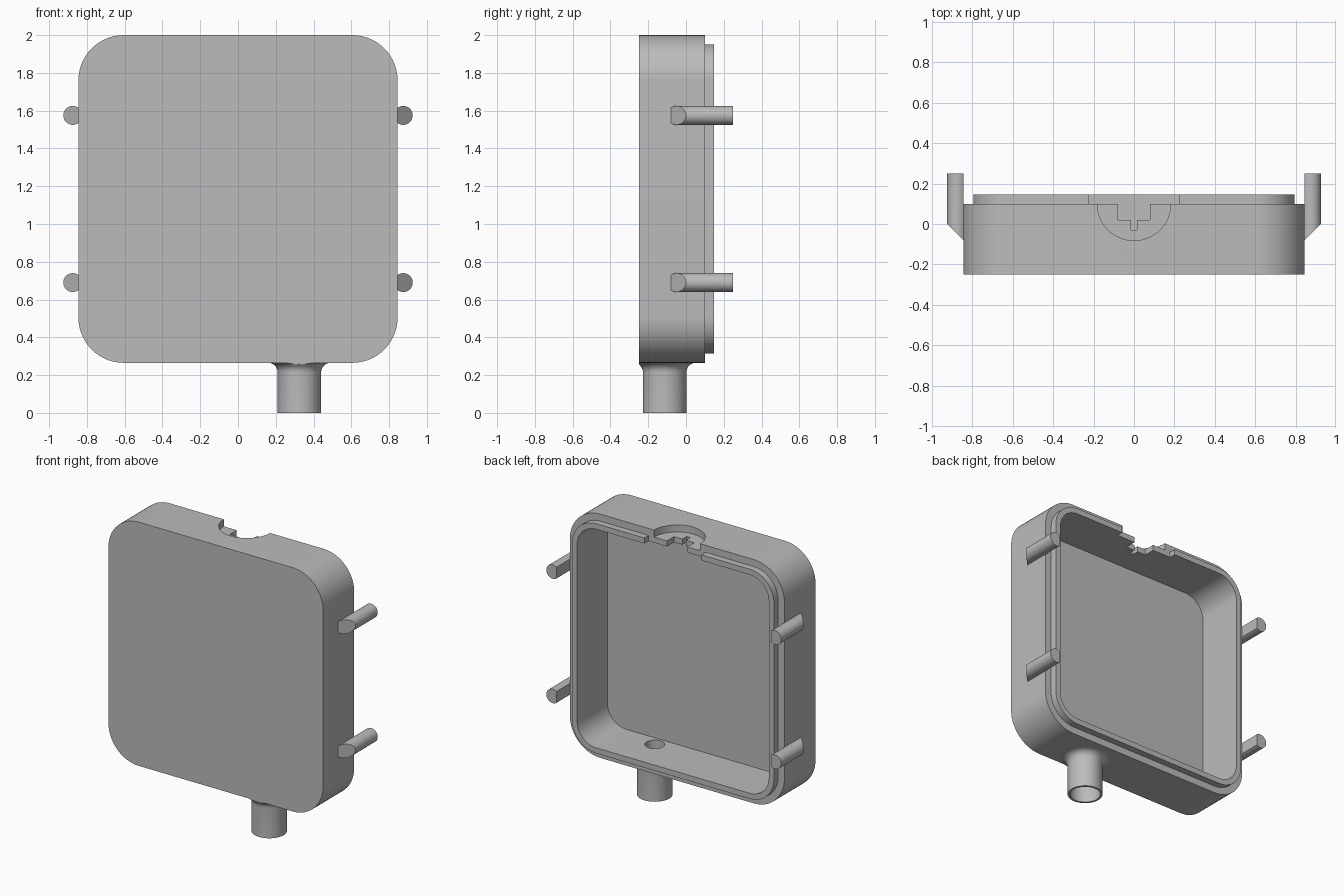
import bpy, bmesh
from math import sin, cos, pi, acos, radians

cube = bpy.data.objects.get("Cube")
if cube:
    bpy.data.objects.remove(cube, do_unlink=True)

grey = bpy.data.materials.new("plain grey")
grey.use_nodes = True
COLOUR = (0.5, 0.5, 0.5, 1)
grey.diffuse_color = COLOUR
grey.node_tree.nodes["Principled BSDF"].inputs["Base Color"].default_value = COLOUR

HALF_W, HALF_H, MID_Z = 0.845, 0.8675, 1.1325
FRONT, BACK = -0.25, 0.1


def finish(name, bm):
    bmesh.ops.recalc_face_normals(bm, faces=bm.faces)
    mesh = bpy.data.meshes.new(name)
    bm.to_mesh(mesh)
    bm.free()
    mesh.materials.append(grey)
    obj = bpy.data.objects.new(name, mesh)
    bpy.context.collection.objects.link(obj)
    return obj


def smooth(obj):
    bpy.ops.object.select_all(action='DESELECT')
    obj.select_set(True)
    bpy.context.view_layer.objects.active = obj
    bpy.ops.object.shade_smooth_by_angle(angle=radians(30))


def loft(bm, rings, closed=False):
    """Bridge rings of points with quads; cap both ends unless closed."""
    loops = [[bm.verts.new(p) for p in ring] for ring in rings]
    pairs = list(zip(loops, loops[1:]))
    if closed:
        pairs.append((loops[-1], loops[0]))
    else:
        bm.faces.new(loops[0])
        bm.faces.new(loops[-1])
    n = len(loops[0])
    for a, b in pairs:
        for i in range(n):
            j = (i + 1) % n
            bm.faces.new((a[i], a[j], b[j], b[i]))


def rounded_ring(inset, y, radius=0.24, steps=14):
    """Rounded rectangle standing in the xz plane."""
    r = radius - inset
    cx, cz = HALF_W - radius, HALF_H - radius
    points = []
    for k, (sx, sz) in enumerate([(1, 1), (-1, 1), (-1, -1), (1, -1)]):
        for i in range(steps + 1):
            a = (k + i / steps) * pi / 2
            points.append((sx * cx + r * cos(a), y, MID_Z + sz * cz + r * sin(a)))
    return points


def disc_ring(x, y, z, r, n=48):
    return [(x + r * cos(2 * pi * i / n), y + r * sin(2 * pi * i / n), z) for i in range(n)]


def box_rings(x, y0, y1, z0, z1):
    return [[(-x, y0, z), (x, y0, z), (x, y1, z), (-x, y1, z)] for z in (z0, z1)]


def cut(target, rings):
    bm = bmesh.new()
    loft(bm, rings)
    cutter = finish("cutter", bm)
    cutter.hide_render = True
    mod = target.modifiers.new("cut", 'BOOLEAN')
    mod.operation = 'DIFFERENCE'
    mod.solver = 'EXACT'
    mod.object = cutter
    bpy.context.view_layer.objects.active = target
    bpy.ops.object.modifier_apply(modifier=mod.name)
    bpy.data.objects.remove(cutter, do_unlink=True)


# Open shell with a stepped lip around the back
INNER, LIP, LIP_BACK, FLOOR = 0.09, 0.05, 0.147, -0.195
bm = bmesh.new()
loft(bm, [rounded_ring(0, FRONT), rounded_ring(0, BACK),
          rounded_ring(LIP, BACK), rounded_ring(LIP, LIP_BACK),
          rounded_ring(INNER, LIP_BACK), rounded_ring(INNER, FLOOR)])
shell = finish("shell", bm)

# Stem position and bore
SX, SY, HOLE = 0.325, -0.113, 0.065

# Lip gap, round recess, keyed slot and drain hole
cut(shell, box_rings(0.225, BACK, 0.3, 1.8, 2.1))
cut(shell, [disc_ring(0, BACK, z, 0.182) for z in (1.95, 2.1)])
cut(shell, box_rings(0.08, 0.02, 0.3, 1.8, 2.1))
cut(shell, box_rings(0.014, -0.03, 0.05, 1.8, 2.1))
cut(shell, [disc_ring(SX, SY, z, HOLE) for z in (0.2, 0.45)])
smooth(shell)

# Hollow stem with a flared fillet under the shell
R, FILLET, TOP = 0.115, 0.05, 0.265
profile = [(HOLE, TOP), (HOLE, 0.2), (0.1, 0.2), (0.1, 0), (R, 0)]
for i in range(9):
    a = i / 8 * pi / 2
    profile.append((R + FILLET * (1 - cos(a)), TOP - FILLET * (1 - sin(a))))
rings = [[(x, max(y, FRONT + 0.001), z) for x, y, z in disc_ring(SX, SY, h, r)]
         for r, h in profile]
bm = bmesh.new()
loft(bm, rings, closed=True)
smooth(finish("stem", bm))

# Four side pegs: D-shaped rods with a slanted front end
PEG_X, PEG_R = 0.875, 0.05
limit = acos((HALF_W - PEG_X) / PEG_R)
arc = [limit * (2 * i / 24 - 1) for i in range(25)]
for side, side_name in ((1, "left"), (-1, "right")):
    for z, level in ((0.69, "lower"), (1.575, "upper")):
        section = [(PEG_X + PEG_R * cos(a), z + PEG_R * sin(a)) for a in arc]
        slant = [(side * x, x - PEG_X - PEG_R, h) for x, h in section]
        end = [(side * x, 0.25, h) for x, h in section]
        bm = bmesh.new()
        loft(bm, [slant, end])
        smooth(finish(f"{level}_{side_name}_peg", bm))
